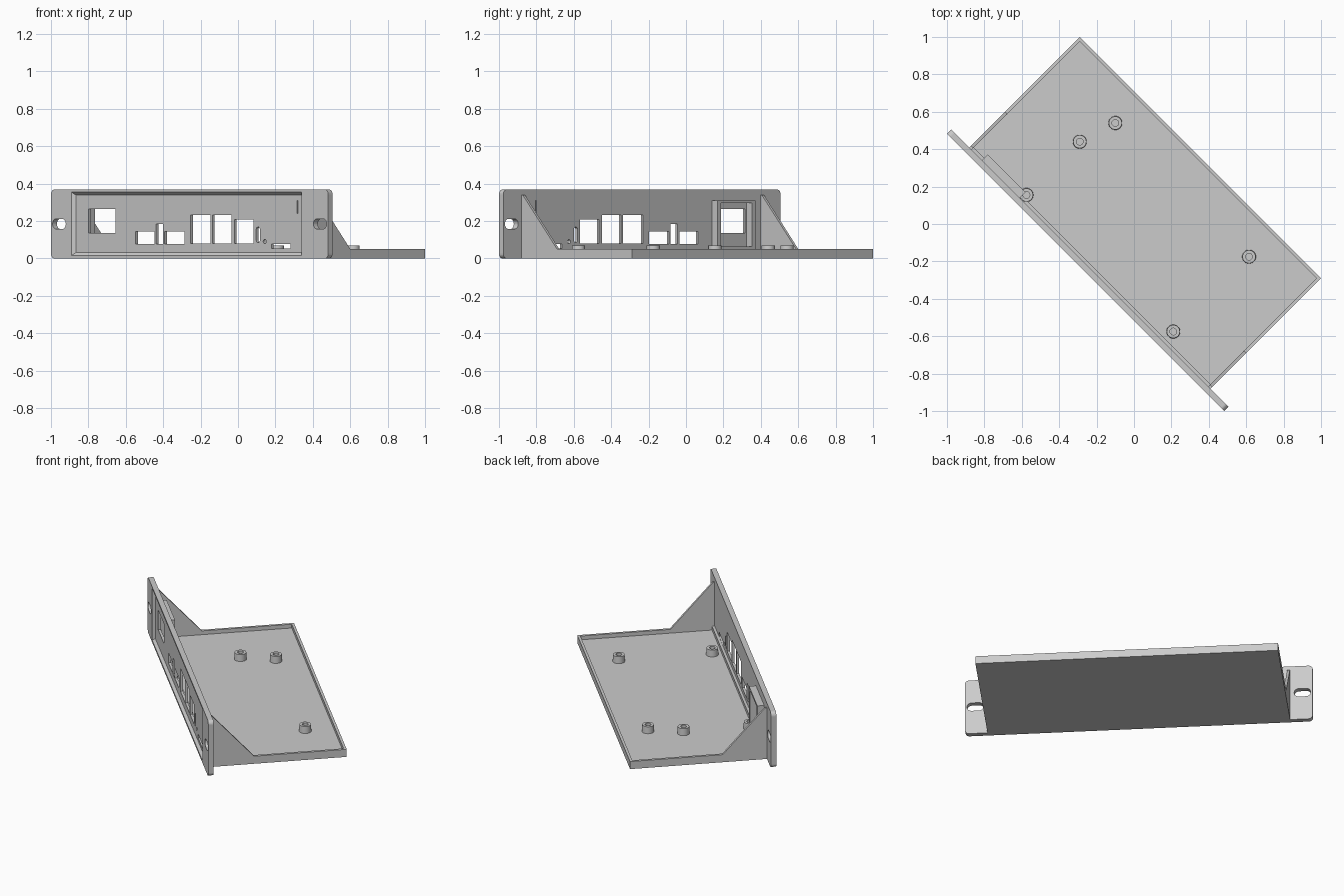
import bpy, bmesh, math
from mathutils import Matrix

cube = bpy.data.objects.get("Cube")
if cube:
    bpy.data.objects.remove(cube)

grey = bpy.data.materials.new("grey plastic")
grey.use_nodes = True
COLOUR = (0.6, 0.6, 0.6, 1)
grey.diffuse_color = COLOUR
grey.node_tree.nodes["Principled BSDF"].inputs["Base Color"].default_value = COLOUR

# Built with the panel along x, then the whole thing is turned about z
TURN = Matrix.Rotation(math.radians(-45), 4, 'Z')
FRONT, BACK, REAR = -0.366, -0.333, 0.502
HALF, WALL, RIM, FLOOR = 0.912, 0.0165, 0.05, 0.025


def outline(x0, x1, z0, z1, r=0, steps=6):
    """Rectangle in x and z, with rounded corners if r is set."""
    if not r:
        return [(x0, z0), (x1, z0), (x1, z1), (x0, z1)]
    pts = []
    corners = [(x1 - r, z1 - r), (x0 + r, z1 - r), (x0 + r, z0 + r), (x1 - r, z0 + r)]
    for i, (cx, cz) in enumerate(corners):
        for k in range(steps + 1):
            a = math.pi / 2 * (i + k / steps)
            pts.append((cx + r * math.cos(a), cz + r * math.sin(a)))
    return pts


def loft(bm, near, far, y0, y1):
    """Solid between two matching outlines at depths y0 and y1."""
    a = [bm.verts.new((x, y0, z)) for x, z in near]
    b = [bm.verts.new((x, y1, z)) for x, z in far]
    bm.faces.new(a)
    bm.faces.new(b[::-1])
    for i in range(len(a)):
        j = (i + 1) % len(a)
        bm.faces.new((a[j], a[i], b[i], b[j]))


def solid(name, parts):
    bm = bmesh.new()
    for near, far, y0, y1 in parts:
        loft(bm, near, far, y0, y1)
    bmesh.ops.remove_doubles(bm, verts=bm.verts, dist=1e-6)
    bmesh.ops.recalc_face_normals(bm, faces=bm.faces)
    mesh = bpy.data.meshes.new(name)
    bm.to_mesh(mesh)
    bm.free()
    mesh.materials.append(grey)
    ob = bpy.data.objects.new(name, mesh)
    bpy.context.collection.objects.link(ob)
    return ob


def block(x0, x1, z0, z1, y0, y1, r=0):
    o = outline(x0, x1, z0, z1, r)
    return (o, o, y0, y1)


def cut(ob, parts):
    """Subtract solids from an object and bake the result."""
    cutter = solid("cutter", parts)
    cutter.hide_render = True
    mod = ob.modifiers.new("cut", 'BOOLEAN')
    mod.operation, mod.solver, mod.object = 'DIFFERENCE', 'EXACT', cutter
    bpy.context.view_layer.update()
    dg = bpy.context.evaluated_depsgraph_get()
    mesh = bpy.data.meshes.new_from_object(ob.evaluated_get(dg))
    ob.modifiers.clear()
    ob.data = mesh
    bpy.data.objects.remove(cutter)


# Front panel with rounded corners
panel = solid("front_panel", [block(-1.048, 1.048, 0, 0.368, FRONT, BACK, 0.025)])

# Shallow recess with sloped edges
e = 0.01
cut(panel, [(outline(-0.893 - e, 0.847 + e, 0.015 - e, 0.355 + e),
             outline(-0.893 + WALL, 0.847 - WALL, 0.015 + WALL, 0.355 - WALL),
             FRONT - e, FRONT + WALL)])

# Port openings: x0, x1, z0, z1, corner radius
ports = [
    (-0.78, -0.577, 0.135, 0.265, 0),
    (-0.425, -0.282, 0.078, 0.145, 0),
    (-0.270, -0.217, 0.078, 0.185, 0),
    (-0.205, -0.055, 0.078, 0.145, 0),
    (-0.009, 0.142, 0.08, 0.232, 0),
    (0.157, 0.301, 0.08, 0.232, 0),
    (0.323, 0.467, 0.08, 0.207, 0),
    (0.487, 0.515, 0.085, 0.168, 0.0139),
    (0.54, 0.562, 0.079, 0.101, 0.0109),
    (0.603, 0.747, 0.052, 0.078, 0),
    (0.796, 0.805, 0.24, 0.31, 0),
]
# Mounting slots in both ears
for s in (-1, 1):
    ports.append((s * 0.986 - 0.05, s * 0.986 + 0.05, 0.157, 0.212, 0.0274))
cut(panel, [block(x0, x1, z0, z1, FRONT - 0.05, BACK + 0.05, r)
            for x0, x1, z0, z1, r in ports])

# Socket housing behind the left opening
housing = solid("socket_housing", [block(-0.815, -0.53, RIM, 0.31, BACK, BACK + 0.042)])
cut(housing, [block(-0.79, -0.555, 0.065, 0.295, BACK - 0.01, BACK + 0.1)])

# Tray with a low rim
tray = solid("tray", [block(-HALF, HALF, 0, RIM, BACK, REAR)])
cut(tray, [block(-HALF + WALL, HALF - WALL, FLOOR, RIM + 0.1, BACK + WALL, REAR - WALL)])
parts = [panel, housing, tray]

# Triangular side braces
for s, side in ((-1, "right"), (1, "left")):
    bm = bmesh.new()
    tri = [(BACK, RIM), (-0.063, RIM), (BACK + 0.012, 0.338), (BACK, 0.338)]
    face = bm.faces.new([bm.verts.new((s * HALF, y, z)) for y, z in tri])
    ext = bmesh.ops.extrude_face_region(bm, geom=[face])["geom"]
    bmesh.ops.translate(bm, vec=(-s * WALL, 0, 0),
                        verts=[v for v in ext if isinstance(v, bmesh.types.BMVert)])
    bmesh.ops.recalc_face_normals(bm, faces=bm.faces)
    mesh = bpy.data.meshes.new(side + "_brace")
    bm.to_mesh(mesh)
    bm.free()
    mesh.materials.append(grey)
    brace = bpy.data.objects.new(side + "_brace", mesh)
    bpy.context.collection.objects.link(brace)
    parts.append(brace)

# Hollow standoffs: a ring profile spun around z
posts = [(-0.29, 0.44), (-0.10, 0.54), (-0.575, 0.155), (0.615, -0.175), (0.21, -0.575)]
ring = [(0.018, FLOOR), (0.037, FLOOR), (0.035, 0.07), (0.018, 0.07)]
for i, (px, py) in enumerate(posts):
    bm = bmesh.new()
    vs = [bm.verts.new((r, 0, z)) for r, z in ring]
    edges = [bm.edges.new((vs[k], vs[k + 1])) for k in range(3)]
    edges.append(bm.edges.new((vs[3], vs[0])))
    bmesh.ops.spin(bm, geom=vs + edges, cent=(0, 0, 0), axis=(0, 0, 1),
                   angle=math.tau, steps=28, use_merge=True)
    bmesh.ops.remove_doubles(bm, verts=bm.verts, dist=1e-5)
    bmesh.ops.recalc_face_normals(bm, faces=bm.faces)
    mesh = bpy.data.meshes.new("standoff")
    bm.to_mesh(mesh)
    bm.free()
    mesh.materials.append(grey)
    post = bpy.data.objects.new(f"standoff_{i + 1}", mesh)
    post.location = (px, py, 0)
    bpy.context.collection.objects.link(post)
    bpy.ops.object.select_all(action='DESELECT')
    post.select_set(True)
    bpy.context.view_layer.objects.active = post
    bpy.ops.object.shade_smooth_by_angle(angle=math.radians(35))

for ob in parts:
    ob.data.transform(TURN)
